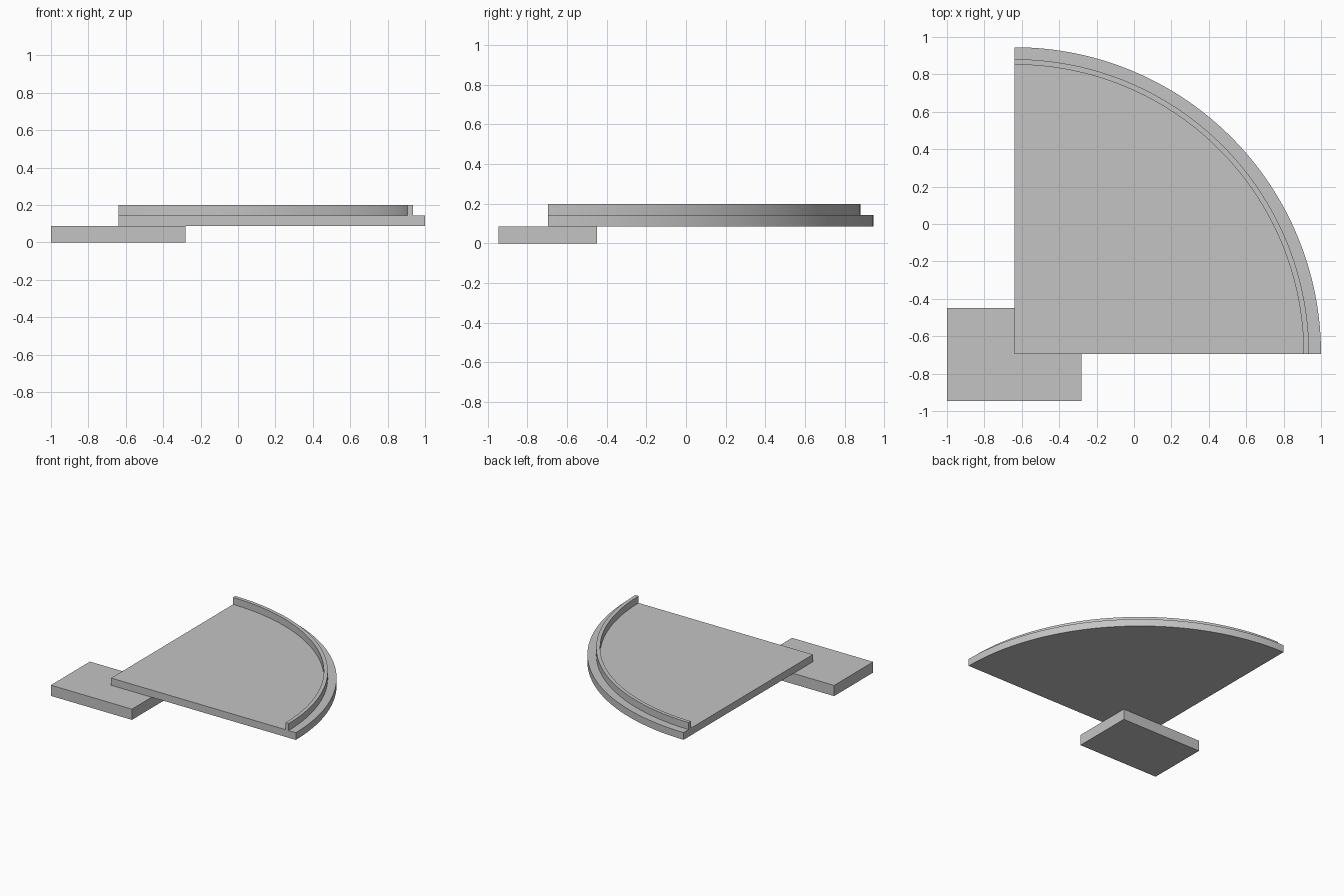
import bpy
import bmesh
from math import cos, sin, pi, radians

cube = bpy.data.objects.get("Cube")
if cube:
    bpy.data.objects.remove(cube, do_unlink=True)

CORNER_X, CORNER_Y = -0.64, -0.695
SEGMENTS = 64

grey = bpy.data.materials.new("plain grey")
grey.use_nodes = True
colour = (0.55, 0.55, 0.55, 1)
grey.diffuse_color = colour
grey.node_tree.nodes["Principled BSDF"].inputs["Base Color"].default_value = colour


def arc(radius):
    """Quarter circle around the corner, from +x round to +y."""
    angles = [pi / 2 * i / SEGMENTS for i in range(SEGMENTS + 1)]
    return [(CORNER_X + radius * cos(a), CORNER_Y + radius * sin(a)) for a in angles]


def extrude_outline(name, outline, bottom, top):
    """Solid with a flat outline, raised from bottom to top."""
    bm = bmesh.new()
    face = bm.faces.new([bm.verts.new((x, y, bottom)) for x, y in outline])
    result = bmesh.ops.extrude_face_region(bm, geom=[face], use_keep_orig=True)
    raised = [v for v in result["geom"] if isinstance(v, bmesh.types.BMVert)]
    bmesh.ops.translate(bm, verts=raised, vec=(0, 0, top - bottom))
    bmesh.ops.recalc_face_normals(bm, faces=bm.faces)
    mesh = bpy.data.meshes.new(name)
    bm.to_mesh(mesh)
    bm.free()
    mesh.materials.append(grey)
    obj = bpy.data.objects.new(name, mesh)
    bpy.context.collection.objects.link(obj)
    bpy.ops.object.select_all(action="DESELECT")
    obj.select_set(True)
    bpy.context.view_layer.objects.active = obj
    bpy.ops.object.shade_smooth_by_angle(angle=radians(30))
    return obj


# Lower step under the corner
extrude_outline("lower_step",
                [(-1, -0.945), (-0.28, -0.945), (-0.28, -0.45), (-1, -0.45)],
                0, 0.086)

# Quarter-round platform
extrude_outline("platform", [(CORNER_X, CORNER_Y)] + arc(1.64), 0.086, 0.144)

# Thin curved rail set in from the rim
extrude_outline("curved_rail", arc(1.576) + arc(1.547)[::-1], 0.144, 0.2)
